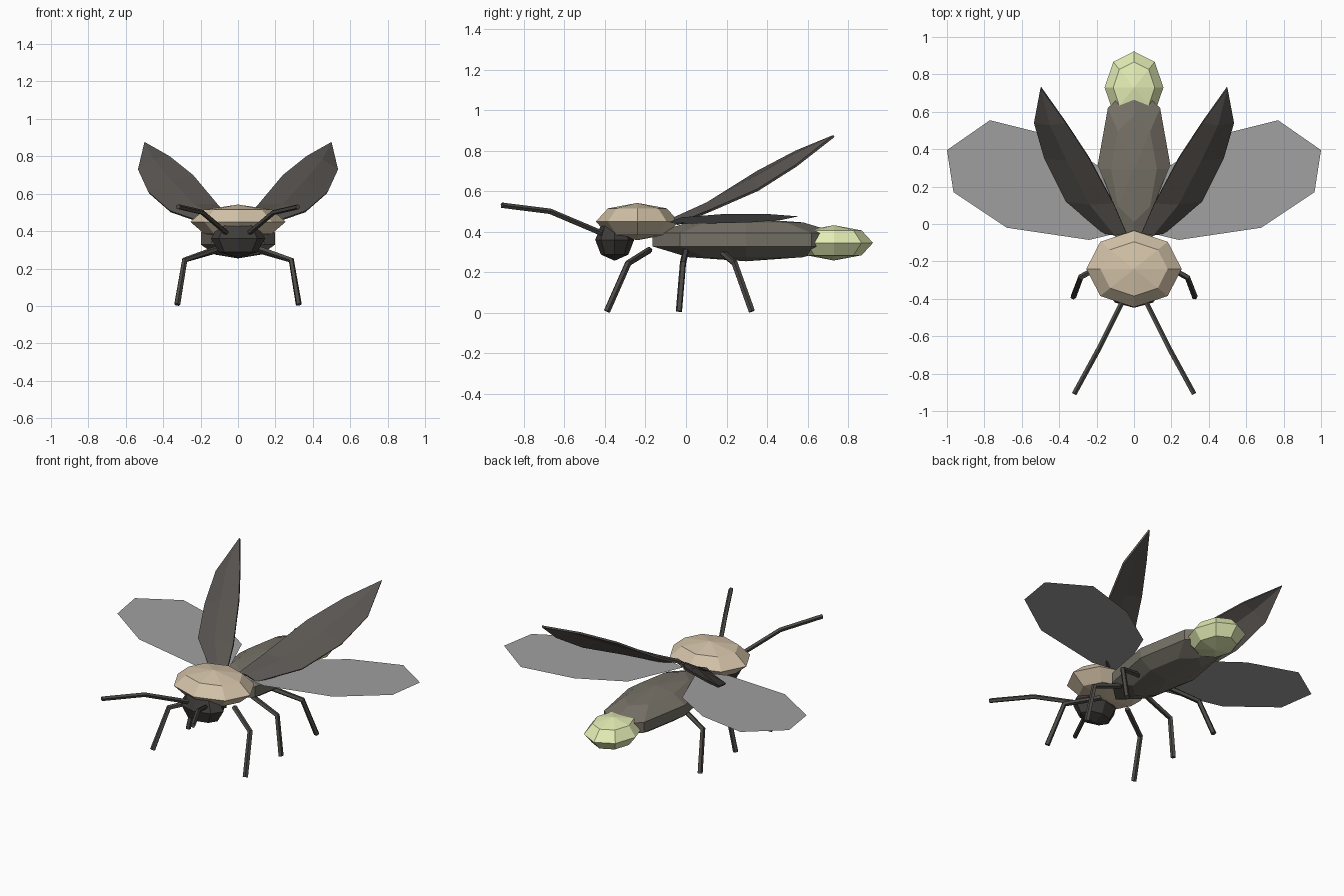
import bpy, bmesh
from math import cos, sin, tau
from mathutils import Vector, Matrix

if "Cube" in bpy.data.objects:
    bpy.data.objects.remove(bpy.data.objects["Cube"])


def material(name, rgb):
    m = bpy.data.materials.new(name)
    m.diffuse_color = (*rgb, 1)
    m.use_nodes = True
    m.node_tree.nodes["Principled BSDF"].inputs["Base Color"].default_value = m.diffuse_color
    return m


DARK = material("dark", (0.05, 0.047, 0.043))
LIMB = material("limb", (0.075, 0.07, 0.063))
BROWN = material("brown", (0.18, 0.165, 0.135))
SHELL = material("shell", (0.10, 0.09, 0.082))
TAN = material("tan", (0.65, 0.54, 0.39))
GLOW = material("glow", (0.78, 0.85, 0.46))
WING = material("wing", (0.35, 0.35, 0.35))


def finish(name, bm, mat):
    me = bpy.data.meshes.new(name)
    bm.to_mesh(me)
    bm.free()
    me.materials.append(mat)
    ob = bpy.data.objects.new(name, me)
    bpy.context.collection.objects.link(ob)
    return ob


def ellipsoid(name, centre, radii, rings, mat):
    bm = bmesh.new()
    bmesh.ops.create_uvsphere(
        bm, u_segments=8, v_segments=rings, radius=1,
        matrix=Matrix.Translation(centre) @ Matrix.Diagonal((*radii, 1)))
    return finish(name, bm, mat)


def tube(name, points, radius, mat, sides=5):
    """Thin jointed limb swept along a short path."""
    pts = [Vector(p) for p in points]
    seg = [(b - a).normalized() for a, b in zip(pts, pts[1:])]
    tans = [seg[0]] + [(a + b).normalized() for a, b in zip(seg, seg[1:])] + [seg[-1]]
    u = tans[0].orthogonal().normalized()
    bm = bmesh.new()
    rings = []
    for i, (p, t) in enumerate(zip(pts, tans)):
        if i:
            u = tans[i - 1].rotation_difference(t) @ u
        v = t.cross(u)
        rings.append([bm.verts.new(p + radius * (u * cos(tau * k / sides) + v * sin(tau * k / sides)))
                      for k in range(sides)])
    for a, b in zip(rings, rings[1:]):
        for k in range(sides):
            n = (k + 1) % sides
            bm.faces.new((a[k], a[n], b[n], b[k]))
    bm.faces.new(rings[0][::-1])
    bm.faces.new(rings[-1])
    bmesh.ops.recalc_face_normals(bm, faces=bm.faces)
    return finish(name, bm, mat)


def flip(points, s):
    return [(s * x, y, z) for x, y, z in points]


# Body
ellipsoid("head", (0, -0.352, 0.36), (0.145, 0.096, 0.103), 4, DARK)
ellipsoid("thorax_shield", (0, -0.24, 0.45), (0.255, 0.205, 0.092), 4, TAN)
ellipsoid("abdomen", (0, 0.295, 0.36), (0.208, 0.483, 0.106), 5, BROWN)
ellipsoid("glowing_tail", (0, 0.73, 0.345), (0.157, 0.193, 0.087), 4, GLOW)

# Wing case outer edge, inner edge, from root to tip
OUTER = [(0.165, -0.05, 0.44), (0.365, 0.12, 0.51), (0.48, 0.35, 0.61), (0.535, 0.54, 0.73)]
INNER = [(0.04, -0.05, 0.465), (0.11, 0.11, 0.545), (0.24, 0.35, 0.70), (0.365, 0.54, 0.80)]
TIP = (0.5, 0.727, 0.877)

# Hind wing outline
HIND = [(0.05, -0.04), (0.24, -0.085), (0.68, -0.02), (0.965, 0.17), (1.0, 0.395),
        (0.77, 0.555), (0.45, 0.475), (0.19, 0.31)]

LEGS = {
    "front_leg": [(0.10, -0.18, 0.31), (0.285, -0.285, 0.245), (0.325, -0.39, 0.007)],
    "middle_leg": [(0.10, 0.0, 0.31), (0.285, -0.015, 0.245), (0.325, -0.035, 0.007)],
    "rear_leg": [(0.10, 0.175, 0.30), (0.285, 0.24, 0.245), (0.325, 0.325, 0.007)],
}
ANTENNA = [(0.06, -0.41, 0.39), (0.19, -0.67, 0.50), (0.32, -0.908, 0.53)]

for side, s in (("left", 1), ("right", -1)):
    # Raised wing case with a slight central ridge
    bm = bmesh.new()
    rows = []
    for a, b in zip(flip(OUTER, s), flip(INNER, s)):
        a, b = Vector(a), Vector(b)
        mid = (a + b) / 2 + Vector((0, -0.012, 0.018))
        rows.append([bm.verts.new(p) for p in (a, mid, b)])
    for r, q in zip(rows, rows[1:]):
        for k in (0, 1):
            bm.faces.new((r[k], q[k], q[k + 1], r[k + 1]))
    tip = bm.verts.new(flip([TIP], s)[0])
    for k in (0, 1):
        bm.faces.new((rows[-1][k], tip, rows[-1][k + 1]))
    for f in bm.faces:
        f.normal_update()
        if f.normal.z < 0:
            f.normal_flip()
    case = finish(side + "_wing_case", bm, SHELL)
    mod = case.modifiers.new("thickness", 'SOLIDIFY')
    mod.thickness = 0.012

    # Flat hind wing, rising gently outward
    bm = bmesh.new()
    f = bm.faces.new([bm.verts.new((s * x, y, 0.435 + 0.053 * x)) for x, y in HIND])
    f.normal_update()
    if f.normal.z < 0:
        f.normal_flip()
    finish(side + "_hind_wing", bm, WING)

    # Legs and antenna
    for name, path in LEGS.items():
        tube(side + "_" + name, flip(path, s), 0.016, LIMB)
    tube(side + "_antenna", flip(ANTENNA, s), 0.014, LIMB)
